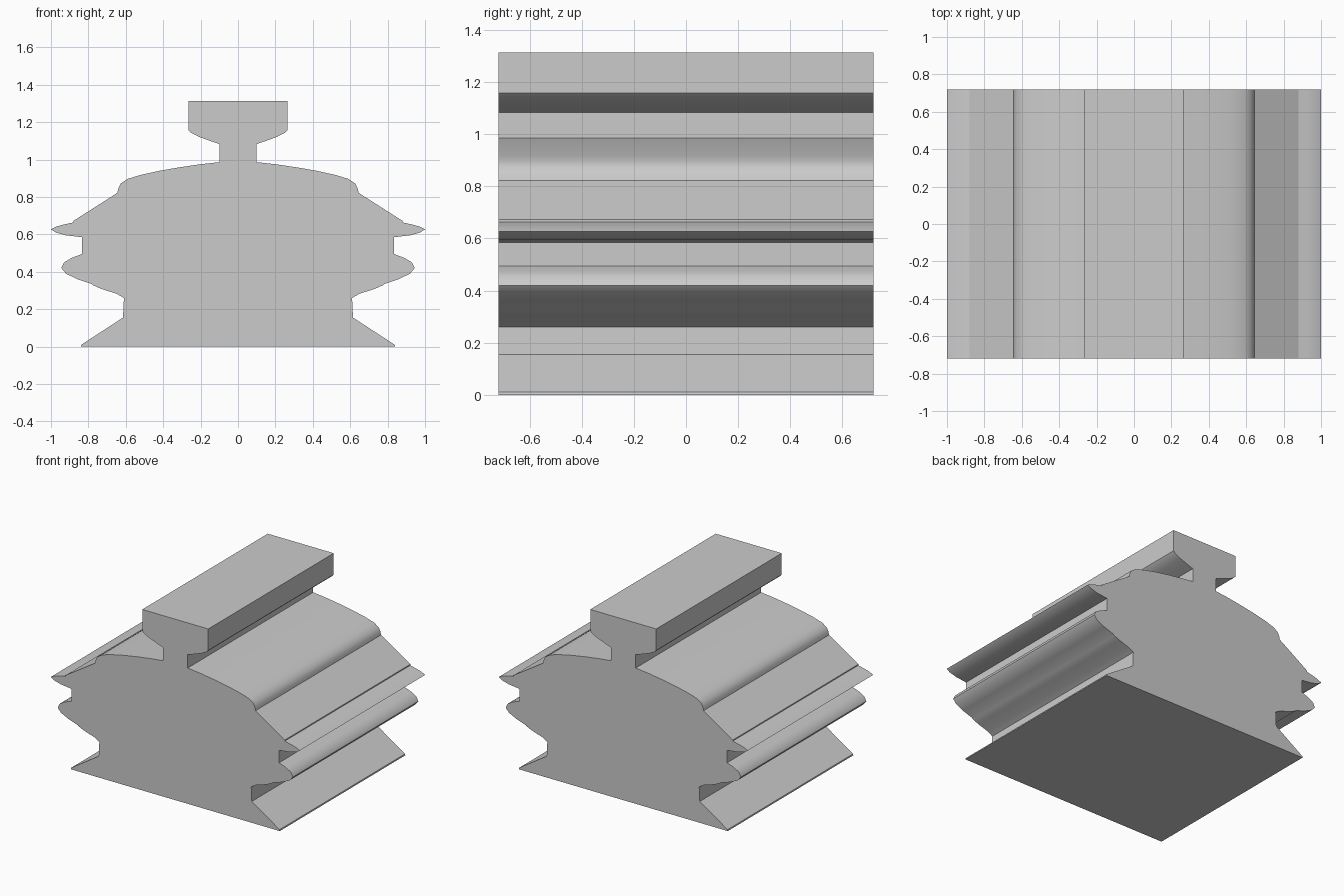
import bpy, bmesh

if "Cube" in bpy.data.objects:
    bpy.data.objects.remove(bpy.data.objects["Cube"])

HALF_DEPTH = 0.72

# Right half of the outline (x, z), from the foot up to the knob
half = [
    # flared foot and neck
    (0.84, 0.0), (0.838, 0.01), (0.615, 0.155), (0.61, 0.26),
    # lower bulge
    (0.65, 0.283), (0.73, 0.308), (0.775, 0.328), (0.785, 0.336),
    (0.86, 0.361), (0.92, 0.39), (0.945, 0.42), (0.93, 0.45),
    (0.89, 0.474), (0.835, 0.495),
    # waist and thin rim
    (0.835, 0.585), (0.92, 0.595), (0.975, 0.61), (1.0, 0.627),
    (0.97, 0.642), (0.93, 0.653), (0.88, 0.664),
    # sloped shoulder and domed lid
    (0.88, 0.672), (0.645, 0.822), (0.64, 0.845), (0.627, 0.872),
    (0.59, 0.897), (0.52, 0.918), (0.42, 0.94), (0.31, 0.959),
    (0.2, 0.975), (0.1, 0.986),
    # stem and knob
    (0.1, 1.083), (0.15, 1.1), (0.21, 1.122), (0.25, 1.143),
    (0.265, 1.158), (0.265, 1.314),
]


def extrude_outline(name, half_outline, half_depth):
    """Mirror the half outline and extrude it along y into a closed solid."""
    outline = half_outline + [(-x, z) for x, z in reversed(half_outline)]
    bm = bmesh.new()
    front = [bm.verts.new((x, -half_depth, z)) for x, z in outline]
    back = [bm.verts.new((x, half_depth, z)) for x, z in outline]
    n = len(outline)
    for i in range(n):
        j = (i + 1) % n
        bm.faces.new((front[i], back[i], back[j], front[j]))
    # end caps as strips between mirrored points
    for ring in (front, back):
        for i in range(n // 2 - 1):
            bm.faces.new((ring[i], ring[i + 1], ring[n - 2 - i], ring[n - 1 - i]))
    bmesh.ops.recalc_face_normals(bm, faces=bm.faces)
    mesh = bpy.data.meshes.new(name)
    bm.to_mesh(mesh)
    bm.free()
    obj = bpy.data.objects.new(name, mesh)
    bpy.context.collection.objects.link(obj)
    return obj


# Whole vessel: one moulded profile running front to back
vessel = extrude_outline("lidded_vessel", half, HALF_DEPTH)
bpy.context.view_layer.objects.active = vessel
vessel.select_set(True)
bpy.ops.object.shade_smooth_by_angle(angle=0.6)
